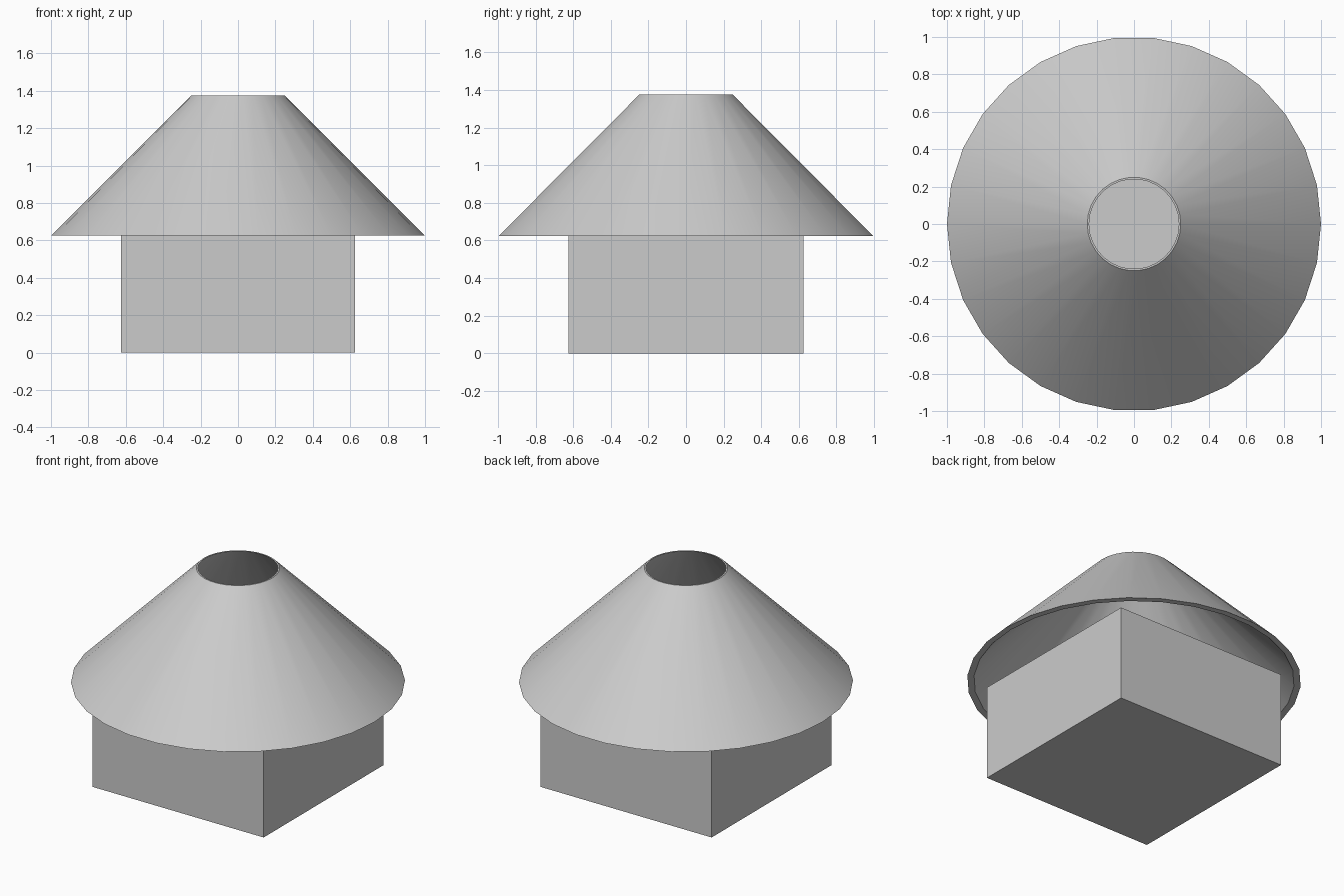
import bpy
import bmesh
from math import cos, sin, pi, radians

cube = bpy.data.objects.get("Cube")
if cube:
    bpy.data.objects.remove(cube, do_unlink=True)

# Single plain grey
grey = bpy.data.materials.new("grey")
grey.use_nodes = True
colour = (0.6, 0.6, 0.6, 1)
grey.diffuse_color = colour
grey.node_tree.nodes["Principled BSDF"].inputs["Base Color"].default_value = colour

SIDES = 30
BASE = 0.625
TOP = 1.375


def add_object(name, bm):
    bmesh.ops.recalc_face_normals(bm, faces=bm.faces)
    mesh = bpy.data.meshes.new(name)
    bm.to_mesh(mesh)
    bm.free()
    mesh.materials.append(grey)
    obj = bpy.data.objects.new(name, mesh)
    bpy.context.collection.objects.link(obj)
    return obj


# Square base block
bm = bmesh.new()
bmesh.ops.create_cube(bm, size=1)
bmesh.ops.scale(bm, vec=(2 * BASE, 2 * BASE, BASE), verts=bm.verts)
bmesh.ops.translate(bm, vec=(0, 0, BASE / 2), verts=bm.verts)
add_object("base_block", bm)

# Hollow cone roof, open at the top: a closed wall profile turned around z
profile = [(1, BASE), (0.25, TOP), (0.24, TOP), (0.96, BASE)]
bm = bmesh.new()
rings = [[bm.verts.new((r * cos(2 * pi * i / SIDES), r * sin(2 * pi * i / SIDES), z))
          for i in range(SIDES)] for r, z in profile]
for k, ring in enumerate(rings):
    above = rings[(k + 1) % len(rings)]
    for i in range(SIDES):
        j = (i + 1) % SIDES
        bm.faces.new((ring[i], ring[j], above[j], above[i]))
roof = add_object("cone_roof", bm)

bpy.ops.object.select_all(action="DESELECT")
roof.select_set(True)
bpy.context.view_layer.objects.active = roof
bpy.ops.object.shade_smooth_by_angle(angle=radians(30))
